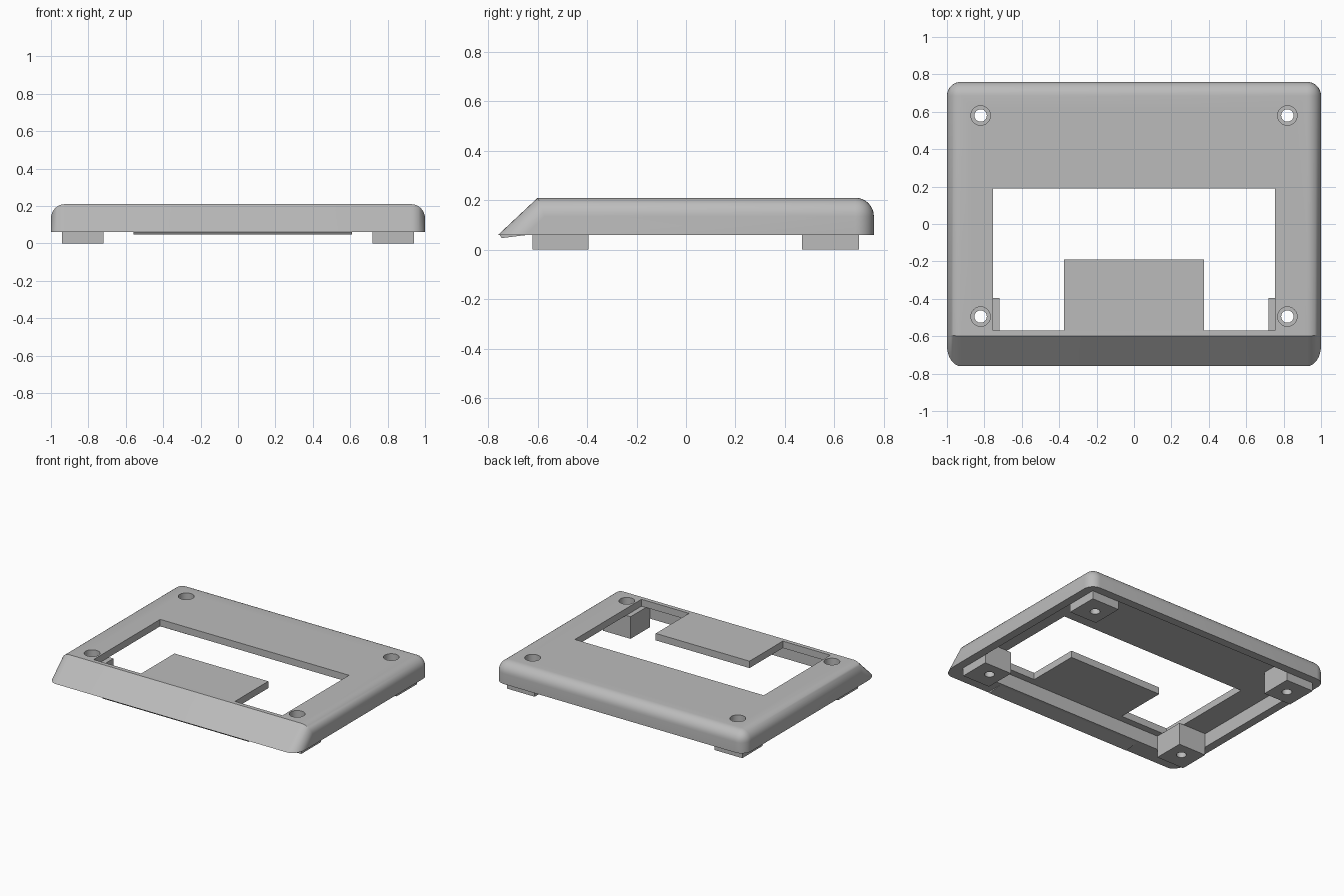
import bpy, bmesh
from mathutils import Vector

if "Cube" in bpy.data.objects:
    bpy.data.objects.remove(bpy.data.objects["Cube"], do_unlink=True)

grey = bpy.data.materials.new("light_grey")
grey.use_nodes = True
colour = (0.5, 0.5, 0.5, 1)
grey.diffuse_color = colour
grey.node_tree.nodes["Principled BSDF"].inputs["Base Color"].default_value = colour


def finish(name, bm):
    bmesh.ops.recalc_face_normals(bm, faces=bm.faces)
    mesh = bpy.data.meshes.new(name)
    bm.to_mesh(mesh)
    bm.free()
    mesh.materials.append(grey)
    obj = bpy.data.objects.new(name, mesh)
    bpy.context.collection.objects.link(obj)
    return obj


def prism(points, step):
    """Extrude a closed outline along a vector."""
    bm = bmesh.new()
    face = bm.faces.new([bm.verts.new(p) for p in points])
    out = bmesh.ops.extrude_face_region(bm, geom=[face])
    verts = [v for v in out["geom"] if isinstance(v, bmesh.types.BMVert)]
    bmesh.ops.translate(bm, vec=Vector(step), verts=verts)
    return bm


def block(x0, x1, y0, y1, z0, z1):
    outline = [(x0, y0, z0), (x1, y0, z0), (x1, y1, z0), (x0, y1, z0)]
    return prism(outline, (0, 0, z1 - z0))


def cut(obj, cutter):
    mod = obj.modifiers.new("cut", "BOOLEAN")
    mod.operation = "DIFFERENCE"
    mod.solver = "EXACT"
    mod.object = cutter
    bpy.context.view_layer.objects.active = obj
    bpy.ops.object.modifier_apply(modifier=mod.name)


def cylinders(name, radius, z0, z1):
    """One cylinder for each of the four screw positions."""
    bm = bmesh.new()
    for x in (-0.82, 0.82):
        for y in (-0.495, 0.58):
            made = bmesh.ops.create_cone(bm, cap_ends=True, segments=40,
                                         radius1=radius, radius2=radius, depth=z1 - z0)
            bmesh.ops.translate(bm, verts=made["verts"], vec=(x, y, (z0 + z1) / 2))
    return finish(name, bm)


# Outer shell: sloped front, rounded sides, back and corners
bottom, top, plate = 0.06, 0.21, 0.16
side = [(-0.76, bottom), (-0.6, top), (0.76, top), (0.76, bottom)]
bm = prism([(-1, y, z) for y, z in side], (2, 0, 0))
round_edges = []
for e in bm.edges:
    a, b = (v.co for v in e.verts)
    on_bottom = a.z < 0.1 and b.z < 0.1
    top_front = a.y < -0.5 and b.y < -0.5 and a.z > 0.2 and b.z > 0.2
    if not on_bottom and not top_front:
        round_edges.append(e)
bmesh.ops.bevel(bm, geom=round_edges, offset=0.075, offset_type="OFFSET",
                segments=8, profile=0.5, affect="EDGES", clamp_overlap=True)
shell = finish("case_shell", bm)

# Hollow underside
cavity = finish("cavity_cutter", block(-0.94, 0.94, -0.62, 0.7, -0.1, plate))

# Window outline that leaves the tongue standing at the front
half = [(0.375, -0.19), (0.375, -0.57), (0.755, -0.57), (0.755, 0.19)]
outline = half + [(-x, y) for x, y in reversed(half)]
window = finish("window_cutter", prism([(x, y, 0.1) for x, y in outline], (0, 0, 0.3)))

# Stepped screw holes
wide = cylinders("counterbore_cutter", 0.052, 0.07, 0.4)
narrow = cylinders("screw_hole_cutter", 0.033, -0.1, 0.4)

for cutter in (cavity, window, wide):
    cut(shell, cutter)

# Screw posts that also serve as feet
posts = []
for sx, side_name in ((1, "left"), (-1, "right")):
    for y0, y1, end in ((-0.62, -0.395, "front"), (0.47, 0.7, "back")):
        xs = sorted((sx * 0.72, sx * 0.94))
        post = finish(f"{end}_{side_name}_post", block(*xs, y0, y1, 0, plate))
        cut(post, wide)
        cut(post, narrow)
        posts.append(post)

# Thin lip beneath the front edge
lip_side = [(-0.755, 0.062), (-0.745, 0.047), (-0.64, 0.06), (-0.64, 0.062)]
lip = finish("front_lip", prism([(-0.56, y, z) for y, z in lip_side], (1.17, 0, 0)))

for cutter in (cavity, window, wide, narrow):
    bpy.data.objects.remove(cutter, do_unlink=True)

# Smooth the rounded faces, keep hard edges
bpy.ops.object.select_all(action="DESELECT")
for obj in [shell, lip] + posts:
    obj.select_set(True)
bpy.context.view_layer.objects.active = shell
bpy.ops.object.shade_smooth_by_angle(angle=0.5)
